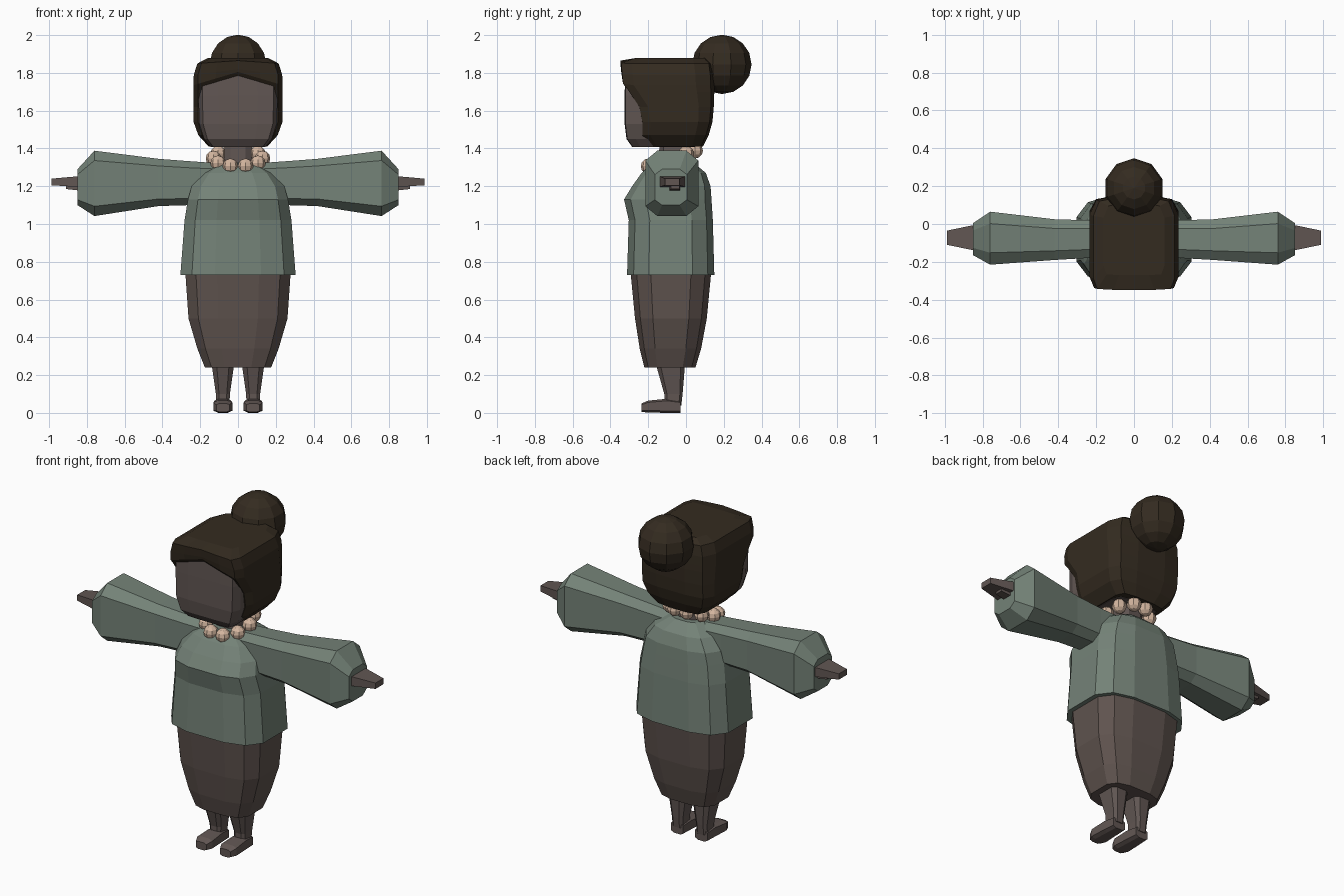
import bpy, bmesh, math


def material(name, rgb):
    m = bpy.data.materials.new(name)
    m.diffuse_color = (*rgb, 1)
    return m


SKIN = material("skin brown", (0.119, 0.093, 0.086))
SKIRT = material("skirt brown", (0.116, 0.088, 0.078))
JACKET = material("sage green", (0.174, 0.223, 0.185))
HAIR = material("dark hair", (0.034, 0.024, 0.0144))
PEARL = material("pearl", (0.66, 0.47, 0.35))

# Half cross-sections (u >= 0, from v = -1 to v = 1), mirrored to a full loop
BODY = [(0.4, -1), (0.8, -0.85), (1, -0.5), (1, 0.5), (0.8, 0.85), (0.4, 1)]
HEAD = [(0, -1), (0.5, -1), (0.9, -0.98), (1, -0.75), (1, 0), (1, 0.6),
        (0.85, 0.92), (0.4, 1), (0, 1)]
OCTAGON = [(0.55, -1), (1, -0.7), (1, 0.7), (0.55, 1)]
BOX = [(1, -1), (1, 1)]


def finish(bm, name, mat, mirror=False):
    bmesh.ops.recalc_face_normals(bm, faces=bm.faces)
    me = bpy.data.meshes.new(name)
    bm.to_mesh(me)
    bm.free()
    me.materials.append(mat)
    ob = bpy.data.objects.new(name, me)
    bpy.context.collection.objects.link(ob)
    if mirror:
        ob.modifiers.new("Mirror", 'MIRROR')
    return ob


def loft(name, mat, half, rings, axis="z", mirror=False):
    """Ring = (position, u_min, u_max, v_min, v_max[, front lift])."""
    loop = half + [(-u, v) for u, v in reversed(half) if u > 0]
    bm = bmesh.new()
    layers = []
    for p, u0, u1, v0, v1, *lift in rings:
        layer = []
        for u, v in loop:
            a = (u0 + u1) / 2 + u * (u1 - u0) / 2
            b = (v0 + v1) / 2 + v * (v1 - v0) / 2
            q = p
            if lift and v < -0.9:
                q += lift[0] * (1 - abs(u))
            co = {"z": (a, b, q), "x": (q, a, b), "y": (a, q, b)}[axis]
            layer.append(bm.verts.new(co))
        layers.append(layer)
    n = len(loop)
    for lo, hi in zip(layers, layers[1:]):
        for i in range(n):
            j = (i + 1) % n
            bm.faces.new((lo[i], lo[j], hi[j], hi[i]))
    bm.faces.new(layers[0])
    bm.faces.new(layers[-1])
    return finish(bm, name, mat, mirror)


def sphere(bm, centre, radius, segments, rings):
    made = bmesh.ops.create_uvsphere(bm, u_segments=segments, v_segments=rings, radius=radius)
    bmesh.ops.translate(bm, verts=made["verts"], vec=centre)


# Clothes
loft("skirt", SKIRT, BODY, [
    (0.24, -0.175, 0.175, -0.22, 0.05),
    (0.34, -0.215, 0.215, -0.245, 0.08),
    (0.50, -0.262, 0.262, -0.27, 0.11),
    (0.76, -0.28, 0.28, -0.295, 0.135)])
loft("jacket", JACKET, BODY, [
    (0.73, -0.305, 0.305, -0.312, 0.15),
    (1.02, -0.283, 0.283, -0.303, 0.142),
    (1.13, -0.265, 0.265, -0.328, 0.135),
    (1.20, -0.245, 0.245, -0.285, 0.13),
    (1.27, -0.19, 0.19, -0.235, 0.105),
    (1.325, -0.10, 0.10, -0.18, 0.04)])
loft("sleeves", JACKET, OCTAGON, [
    (0.08, -0.17, 0.02, 1.12, 1.32),
    (0.25, -0.18, 0.02, 1.10, 1.332),
    (0.42, -0.19, 0.025, 1.095, 1.345),
    (0.76, -0.215, 0.065, 1.042, 1.388),
    (0.85, -0.165, 0.005, 1.10, 1.29)], "x", True)

# Hands and thumbs
loft("hands", SKIN, BOX, [
    (0.82, -0.145, 0.0, 1.195, 1.255),
    (0.988, -0.11, -0.035, 1.205, 1.24)], "x", True)
loft("thumbs", SKIN, BOX, [
    (0.82, -0.09, -0.03, 1.175, 1.21),
    (0.91, -0.08, -0.035, 1.185, 1.21)], "x", True)

# Legs and feet
loft("legs", SKIN, OCTAGON, [
    (0.04, 0.045, 0.115, -0.115, -0.025),
    (0.10, 0.043, 0.117, -0.115, -0.018),
    (0.26, 0.02, 0.14, -0.16, -0.005)], "z", True)
loft("feet", SKIN, OCTAGON, [
    (-0.235, 0.045, 0.115, 0.005, 0.05),
    (-0.20, 0.03, 0.13, 0.002, 0.065),
    (-0.10, 0.035, 0.125, 0.0, 0.075),
    (-0.03, 0.04, 0.12, 0.0, 0.065)], "y", True)

# Neck and face
loft("neck", SKIN, OCTAGON, [
    (1.28, -0.075, 0.075, -0.145, 0.01),
    (1.45, -0.07, 0.07, -0.14, 0.0)])
loft("face", SKIN, HEAD, [
    (1.408, -0.145, 0.145, -0.285, 0.05),
    (1.45, -0.18, 0.18, -0.315, 0.08),
    (1.53, -0.205, 0.205, -0.325, 0.10),
    (1.68, -0.21, 0.21, -0.325, 0.10),
    (1.81, -0.205, 0.205, -0.322, 0.10)])

# Hair cap with an arched fringe, and the bun
loft("hair", HAIR, HEAD, [
    (1.41, -0.155, 0.155, -0.19, 0.09),
    (1.47, -0.21, 0.21, -0.235, 0.12),
    (1.54, -0.235, 0.235, -0.235, 0.14),
    (1.62, -0.236, 0.236, -0.25, 0.147),
    (1.70, -0.236, 0.236, -0.31, 0.15, 0.07),
    (1.735, -0.236, 0.236, -0.338, 0.15, 0.07),
    (1.79, -0.234, 0.234, -0.343, 0.148, 0.03),
    (1.85, -0.215, 0.215, -0.348, 0.14, 0.015),
    (1.878, -0.16, 0.16, -0.27, 0.11)])
bun = bmesh.new()
sphere(bun, (0, 0.19, 1.845), 0.157, 10, 8)
finish(bun, "hair_bun", HAIR)

# Bead necklace, higher at the back
beads = bmesh.new()
for i in range(10):
    a = math.radians(18 + 36 * i)
    sphere(beads, (0.13 * math.sin(a), -0.075 - 0.13 * math.cos(a),
                   1.347 - 0.043 * math.cos(a)), 0.041, 8, 6)
finish(beads, "necklace", PEARL)
